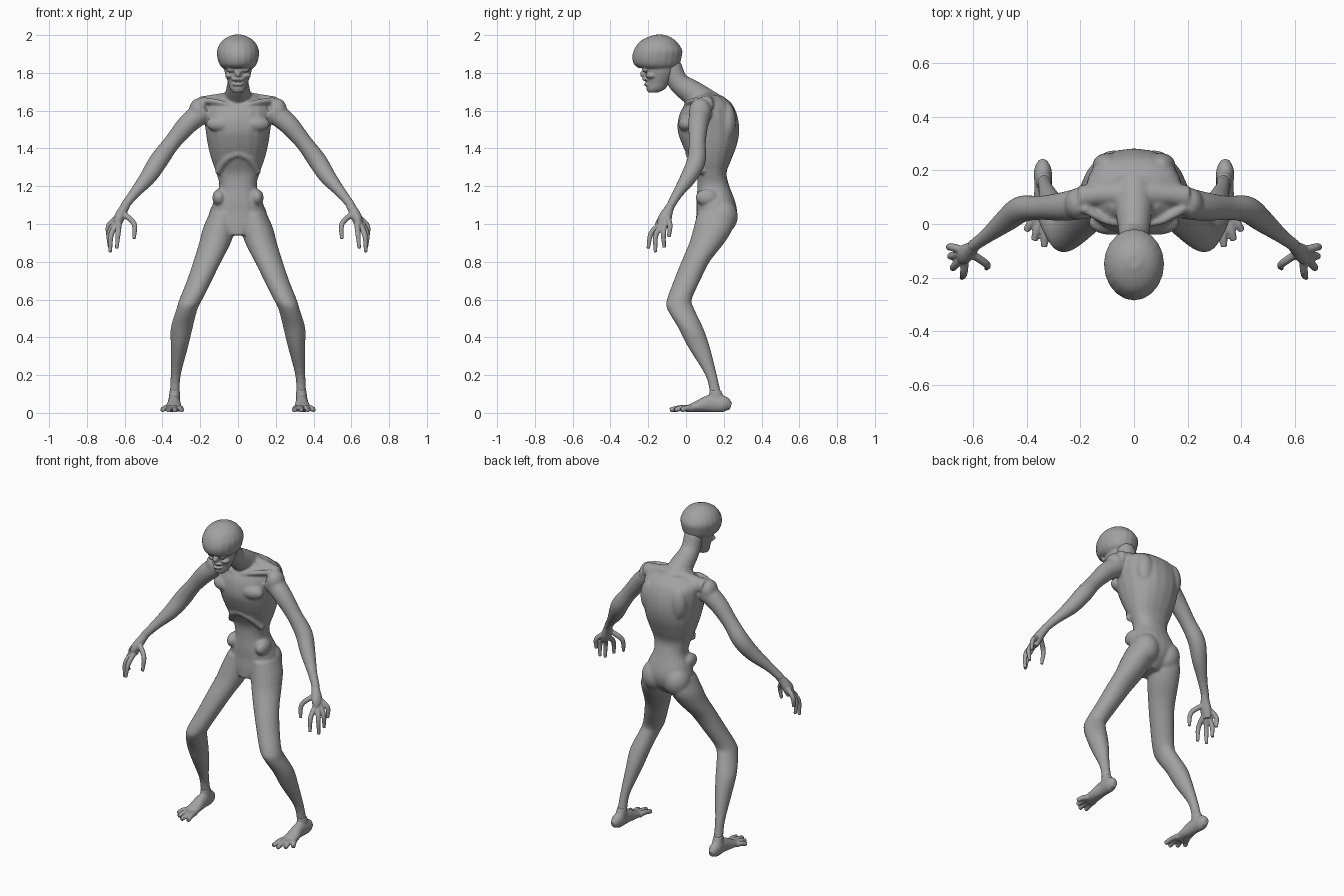
import bpy
import bmesh
import math
from mathutils import Vector, Matrix

cube = bpy.data.objects.get("Cube")
if cube:
    bpy.data.objects.remove(cube, do_unlink=True)

SIDES = 20
STEPS = 4

skin = bpy.data.materials.new("grey skin")
skin.use_nodes = True
tone = (0.36, 0.36, 0.36, 1)
skin.diffuse_color = tone
skin.node_tree.nodes["Principled BSDF"].inputs["Base Color"].default_value = tone


def smooth_path(stations):
    """Refine stations with a Catmull-Rom curve through every value."""
    pts = [Vector(s) for s in stations]
    pts = [2 * pts[0] - pts[1]] + pts + [2 * pts[-1] - pts[-2]]
    path = []
    for p, a, b, n in zip(pts, pts[1:], pts[2:], pts[3:]):
        for i in range(STEPS):
            t = i / STEPS
            path.append(a + (b - p) * (t / 2)
                        + (2 * p - 5 * a + 4 * b - n) * (t * t / 2)
                        + (3 * a - p - 3 * b + n) * (t ** 3 / 2))
    path.append(pts[-2])
    return path


def loft(bm, stations, level=False, square=1.0):
    """Skin elliptical rings (x, y, z, radius, radius); level rings stay horizontal."""
    path = smooth_path(stations)
    centres = [Vector(p[:3]) for p in path]
    whole = (centres[-1] - centres[0]).normalized()
    ref = Vector((0, 0, 1)) if abs(whole.y) > 0.8 else Vector((0, 1, 0))
    rings = []
    for i, p in enumerate(path):
        u, v = Vector((1, 0, 0)), Vector((0, 1, 0))
        if not level:
            t = centres[min(i + 1, len(path) - 1)] - centres[max(i - 1, 0)]
            u = t.cross(ref).normalized()
            v = t.cross(u).normalized()
        ring = []
        for k in range(SIDES):
            ang = math.tau * k / SIDES
            c, s = math.cos(ang), math.sin(ang)
            c = math.copysign(abs(c) ** square, c)
            s = math.copysign(abs(s) ** square, s)
            ring.append(bm.verts.new(centres[i] + u * (c * p[3]) + v * (s * p[4])))
        rings.append(ring)
    for low, high in zip(rings, rings[1:]):
        for k in range(SIDES):
            j = (k + 1) % SIDES
            bm.faces.new((low[k], low[j], high[j], high[k]))
    bm.faces.new(rings[0][::-1])
    bm.faces.new(rings[-1])


def tube(bm, points):
    """Round limb from (x, y, z, radius) points."""
    loft(bm, [(*p, p[3]) for p in points])


def stack(bm, slices, square=1.0):
    """Upright centred form from (height, half width, front, back) slices."""
    loft(bm, [(0, (f + b) / 2, z, w, (b - f) / 2) for z, w, f, b in slices], True, square)


def blob(bm, centre, radii):
    m = Matrix.Translation(centre) @ Matrix.Diagonal((*radii, 1))
    bmesh.ops.create_uvsphere(bm, u_segments=SIDES, v_segments=12, radius=1, matrix=m)


def flip(points, side):
    return [(p[0] * side, *p[1:]) for p in points]


def finish(bm, name, voxel, passes):
    """Fuse the overlapping forms into one soft skin."""
    bmesh.ops.recalc_face_normals(bm, faces=bm.faces)
    mesh = bpy.data.meshes.new(name)
    bm.to_mesh(mesh)
    bm.free()
    mesh.materials.append(skin)
    obj = bpy.data.objects.new(name, mesh)
    bpy.context.scene.collection.objects.link(obj)
    fuse = obj.modifiers.new("fuse", "REMESH")
    fuse.mode = "VOXEL"
    fuse.voxel_size = voxel
    fuse.use_smooth_shade = True
    soften = obj.modifiers.new("soften", "SMOOTH")
    soften.factor = 0.5
    soften.iterations = passes


# Torso with pelvis, waist, rib cage and shoulders
body = bmesh.new()
stack(body, [(.94, .06, .05, .19), (1, .14, .05, .25), (1.06, .145, .055, .27),
             (1.12, .13, .055, .26), (1.2, .1, .06, .23), (1.27, .115, .055, .215),
             (1.34, .14, .02, .24), (1.42, .16, -.02, .27), (1.5, .172, -.045, .282),
             (1.58, .18, -.035, .27), (1.64, .17, 0, .24), (1.68, .11, .04, .19)], .88)
# Neck
tube(body, [(0, .14, 1.61, .085), (0, .04, 1.69, .068),
            (0, -.04, 1.75, .056), (0, -.08, 1.84, .055)])

for side in (1, -1):
    # Shoulder ridge, collar bone and lower rib arch
    tube(body, flip([(.02, .11, 1.655, .05), (.12, .11, 1.645, .042), (.2, .1, 1.63, .045)], side))
    tube(body, flip([(.02, .0, 1.62, .014), (.1, .01, 1.645, .014), (.19, .06, 1.655, .018)], side))
    tube(body, flip([(0, .015, 1.375, .02), (.06, .035, 1.345, .02), (.11, .09, 1.27, .017)], side))
    # Chest, shoulder blade, shoulder, hip bone and buttock
    blob(body, (side * .085, .005, 1.53), (.085, .046, .045))
    blob(body, (side * .1, .22, 1.54), (.055, .045, .1))
    blob(body, (side * .21, .075, 1.6), (.05, .06, .065))
    blob(body, (side * .1, .11, 1.14), (.036, .06, .045))
    blob(body, (side * .075, .195, 1.04), (.08, .08, .09))
    # Arm
    tube(body, flip([(.18, .08, 1.6, .06), (.265, .065, 1.53, .054), (.35, .06, 1.43, .045),
                     (.42, .055, 1.335, .05), (.475, .015, 1.25, .044),
                     (.55, -.045, 1.16, .028), (.605, -.085, 1.09, .023)], side))
    # Leg
    loft(body, flip([(.08, .16, 1.06, .07, .1), (.1, .145, .98, .085, .105),
                     (.122, .11, .9, .084, .093), (.163, .05, .8, .074, .075),
                     (.205, .005, .7, .066, .07), (.25, -.035, .6, .061, .066),
                     (.27, -.028, .55, .056, .072), (.298, .025, .45, .058, .066),
                     (.31, .068, .35, .046, .058), (.33, .133, .2, .027, .031),
                     (.335, .158, .1, .027, .03), (.34, .18, .04, .03, .035)], side), True)
finish(body, "body", .0065, 10)

# Head: cranium overhanging a small narrow face
head = bmesh.new()
stack(head, [(1.825, .08, -.25, -.055), (1.845, .098, -.275, -.035), (1.88, .109, -.285, -.024),
             (1.92, .111, -.276, -.02), (1.96, .092, -.25, -.045),
             (1.985, .064, -.212, -.075), (2.002, .025, -.165, -.115)])
stack(head, [(1.695, .026, -.2, -.15), (1.715, .042, -.21, -.11), (1.745, .052, -.208, -.09),
             (1.775, .062, -.215, -.07), (1.81, .072, -.22, -.055), (1.86, .08, -.24, -.05)])
# Nose, lips, cheeks and eyes under the brow
blob(head, (0, -.222, 1.795), (.016, .022, .02))
blob(head, (0, -.208, 1.765), (.034, .024, .009))
blob(head, (0, -.203, 1.739), (.032, .022, .009))
for side in (1, -1):
    blob(head, (side * .045, -.185, 1.785), (.024, .03, .015))
    blob(head, (side * .036, -.212, 1.815), (.025, .02, .012))
finish(head, "head", .005, 5)

# Hands: palm, four fingers and a thumb, as paths of base, knuckle and tip
DIGITS = [
    [(.6, -.115, 1.05), (.55, -.15, 1.0), (.55, -.165, .92)],
    [(.63, -.135, 1.0), (.635, -.185, .95), (.642, -.2, .87)],
    [(.645, -.125, 1.0), (.672, -.16, .94), (.676, -.162, .85)],
    [(.65, -.11, 1.01), (.682, -.12, .95), (.68, -.115, .875)],
    [(.645, -.095, 1.03), (.685, -.085, .99), (.688, -.09, .93)],
]
# Toes, as paths of base and tip
TOES = [[(.312, .02), (.297, -.075)], [(.332, .01), (.335, -.085)],
        [(.355, .01), (.372, -.06)], [(.37, .03), (.402, -.025)]]

for side, label in ((1, "left"), (-1, "right")):
    hand = bmesh.new()
    loft(hand, flip([(.585, -.07, 1.115, .021, .021), (.605, -.09, 1.08, .025, .025),
                     (.63, -.112, 1.03, .028, .036), (.642, -.122, .985, .018, .03)], side))
    for base, knuckle, tip in DIGITS:
        tube(hand, flip([(*base, .015), (*knuckle, .014), (*tip, .009)], side))
    finish(hand, label + "_hand", .004, 4)

    foot = bmesh.new()
    loft(foot, flip([(.34, .237, .035, .016, .02), (.34, .2, .046, .033, .043),
                     (.338, .13, .05, .033, .046), (.34, .06, .034, .041, .03),
                     (.343, .0, .02, .045, .016)], side))
    loft(foot, flip([(.335, .155, .12, .027, .03), (.337, .165, .07, .031, .042),
                     (.34, .175, .04, .03, .04)], side), True)
    for (bx, by), (tx, ty) in TOES:
        mid = ((bx + tx) / 2, (by + ty) / 2, .025, .015)
        tube(foot, flip([(bx, by, .024, .017), mid, (tx, ty, .015, .013)], side))
    finish(foot, label + "_foot", .0045, 4)
